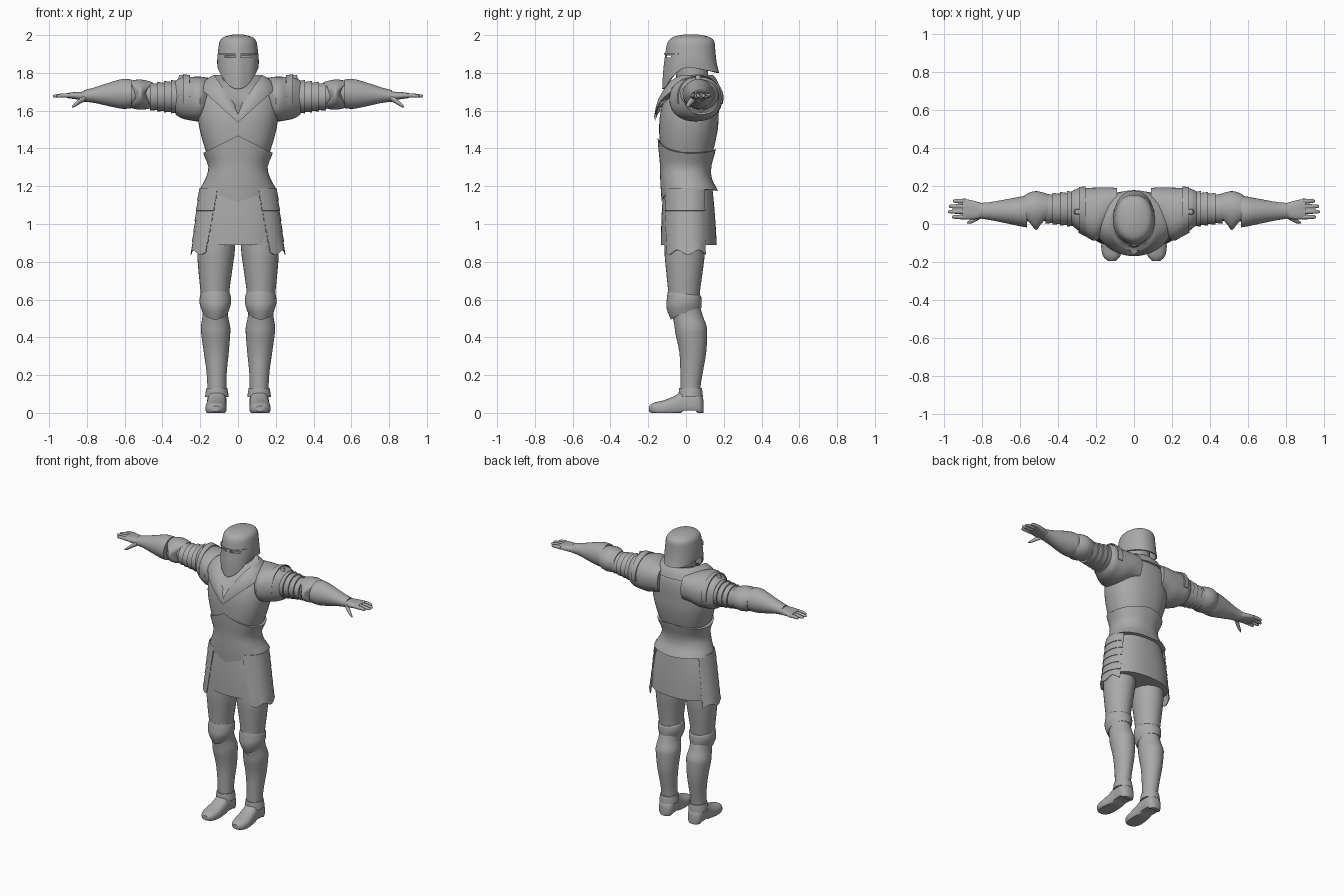
import bpy, bmesh
from math import sin, cos, radians, pi
from mathutils import Vector

if "Cube" in bpy.data.objects:
    bpy.data.objects.remove(bpy.data.objects["Cube"])

steel = bpy.data.materials.new("grey_steel")
steel.use_nodes = True
GREY = (0.4, 0.4, 0.4, 1)
steel.diffuse_color = GREY
steel.node_tree.nodes["Principled BSDF"].inputs["Base Color"].default_value = GREY


def activate(obj):
    bpy.ops.object.select_all(action="DESELECT")
    obj.select_set(True)
    bpy.context.view_layer.objects.active = obj


def apply_mod(obj, kind, **settings):
    activate(obj)
    mod = obj.modifiers.new(kind.lower(), kind)
    for key, value in settings.items():
        setattr(mod, key, value)
    bpy.ops.object.modifier_apply(modifier=mod.name)


def spline(rows, steps):
    """Resample the sections along a smooth curve."""
    out = []
    for i in range(len(rows) - 1):
        p = [rows[max(0, min(len(rows) - 1, i + k))] for k in (-1, 0, 1, 2)]
        for s in range(steps):
            t = s / steps
            out.append([b + t / 2 * (c - a + t * (2*a - 5*b + 4*c - d + t * (3*(b - c) + d - a)))
                        for a, b, c, d in zip(*p)])
    return out + [list(rows[-1])]


def loft(name, rows, axis="z", n=32, arc=None, power=2.0, steps=3, shape=None,
         thick=0, caps=True, mirror=False):
    """Skin sections (position, centre u, centre v, radius u, radius v) along an axis."""
    rows = spline(rows, steps)
    start, end = (radians(a) for a in (arc or (0, 360)))
    count = n + 1 if arc else n
    bm = bmesh.new()
    rings = []
    for i, (pos, cu, cv, ru, rv) in enumerate(rows):
        ring = []
        for j in range(count):
            a = start + (end - start) * j / n
            c, s = cos(a), sin(a)
            u = cu + ru * (1 if c > 0 else -1) * abs(c) ** (2 / power)
            v = cv + rv * (1 if s > 0 else -1) * abs(s) ** (2 / power)
            p = Vector({"x": (pos, u, v), "y": (u, pos, v), "z": (u, v, pos)}[axis])
            if shape:
                shape(p, i / (len(rows) - 1), a)
            ring.append(bm.verts.new(p))
        rings.append(ring)
    for lo, hi in zip(rings, rings[1:]):
        for j in range(n):
            k = (j + 1) % count
            bm.faces.new((lo[j], lo[k], hi[k], hi[j]))
    if not arc and caps:
        bm.faces.new(rings[-1])
        if caps != "end":
            bm.faces.new(rings[0])
    bmesh.ops.recalc_face_normals(bm, faces=bm.faces)
    mesh = bpy.data.meshes.new(name)
    bm.to_mesh(mesh)
    bm.free()
    mesh.materials.append(steel)
    obj = bpy.data.objects.new(name, mesh)
    bpy.context.collection.objects.link(obj)
    if thick:
        apply_mod(obj, "SOLIDIFY", thickness=thick, offset=0)
    if mirror:
        apply_mod(obj, "MIRROR")
    activate(obj)
    bpy.ops.object.shade_smooth_by_angle(angle=radians(40))
    return obj


# Helmet: flat-topped shell, keeled face, flared neck guard
def helm_shape(p, t, a):
    front, back, low = max(0, -sin(a)), max(0, sin(a)), (1 - t) ** 3
    p.z -= low * (0.115 * front ** 2 + 0.03 * back)
    p.y += low * 0.022 * back
    p.y -= 0.012 * front * max(0, 1 - abs(p.x) / 0.04) * (1 - t)


helmet = loft("helmet", [(1.83, 0, .02, .105, .13), (1.87, 0, .02, .106, .127),
                         (1.93, 0, .024, .1, .122), (1.968, 0, .028, .092, .116),
                         (1.988, 0, .028, .07, .09), (2.0, 0, .028, .02, .03)],
              n=48, power=2.2, shape=helm_shape, thick=.008, caps="end")
for side in (-1, 1):
    bpy.ops.mesh.primitive_cube_add(size=1, location=(side * .041, -.1, 1.887))
    cutter = bpy.context.object
    cutter.scale = (.058, .1, .012)
    cutter.hide_render = True
    apply_mod(helmet, "BOOLEAN", operation="DIFFERENCE", object=cutter, solver="EXACT")
    bpy.data.objects.remove(cutter)
loft("visor_brow", [(1.897, 0, .02, .108, .133), (1.905, 0, .02, .107, .132)],
     arc=(-155, -25), power=2.2, thick=.006)
loft("neck", [(1.6, 0, .04, .085, .085), (1.86, 0, .03, .08, .085)])


# Torso: breastplate, overlapping waist plate, raised collar
loft("breastplate", [(1.32, 0, 0, .146, .122), (1.4, 0, .005, .175, .142),
                     (1.5, 0, .013, .203, .155), (1.58, 0, .018, .212, .155),
                     (1.66, 0, .03, .205, .145), (1.72, 0, .045, .17, .12),
                     (1.76, 0, .055, .1, .08)], n=48, power=2.3)


def waist_shape(p, t, a):
    mid = max(0, 1 - abs(p.x) / .19)
    front = sin(a) < 0
    p.z += t ** 3 * mid * (.095 if front else .03)
    p.z -= (1 - t) ** 3 * mid * (.065 if front else .01)


loft("waist_plate", [(1.185, 0, .02, .198, .146), (1.24, 0, .001, .168, .133),
                     (1.3, 0, -.002, .153, .133), (1.37, 0, .004, .18, .152)],
     n=48, power=2.2, shape=waist_shape, thick=.008)


def collar_shape(p, t, a):
    if sin(a) < 0:
        p.z -= .185 * (1 - abs(cos(a)))


loft("collar", [(1.725, 0, .004, .2, .17), (1.762, 0, 0, .165, .158),
                (1.785, 0, 0, .125, .138)], n=48, shape=collar_shape, thick=.01)

# Skirt and layered hip plates
loft("skirt", [(.89, 0, .015, .222, .145), (1.05, 0, .012, .212, .138),
               (1.21, 0, .01, .165, .125)], n=48, power=2.3, thick=.006)


def hem_shape(p, t, a):
    p.z -= (1 - t) * .012 * cos(a * 9)


for i in range(6):
    z, r = .85 + .055 * i, .246 - .007 * i
    loft(f"hip_plate_{i + 1}", [(z, 0, .01, r + .003, .142 - .001 * i),
                                (z + .065, 0, .01, r - .01, .138 - .001 * i)],
         n=24, arc=(-50 - 2 * i, 38), power=2.3, steps=1,
         shape=hem_shape if i == 0 else None, thick=.005, mirror=True)

# Legs
loft("thigh", [(.57, .12, -.01, .072, .08), (.65, .122, -.01, .077, .085),
               (.76, .12, -.008, .09, .098), (.88, .115, -.006, .1, .108),
               (1.12, .1, 0, .095, .105)], mirror=True)


def knee_shape(p, t, a):
    p.z += (1 - t) * (.03 * sin(a) + .012 * abs(cos(a))) - t * .012 * sin(a)


loft("knee_plate", [(.525, .12, 0, .066, .078), (.57, .12, -.01, .08, .09),
                    (.61, .12, -.01, .079, .088), (.63, .12, -.01, .074, .084)],
     shape=knee_shape, thick=.006, mirror=True)
loft("greave", [(.09, .112, .025, .05, .052), (.14, .112, .024, .05, .053),
                (.22, .113, .03, .054, .06), (.32, .115, .036, .066, .071),
                (.42, .118, .028, .077, .084), (.46, .119, .024, .077, .085),
                (.51, .12, .01, .068, .08), (.56, .12, 0, .068, .075)], mirror=True)
loft("ankle_cuff", [(.085, .112, .025, .06, .062), (.13, .112, .024, .053, .058)],
     thick=.006, mirror=True)


# Boots with flat soles
def sole_shape(p, t, a):
    p.z = max(p.z, 0 if t < .55 or t > .72 else .012)


loft("boot", [(-.195, .117, .022, .02, .015), (-.17, .118, .022, .045, .032),
              (-.12, .117, .024, .056, .042), (-.06, .114, .035, .053, .055),
              (-.01, .112, .05, .05, .072), (.05, .112, .05, .052, .072),
              (.08, .112, .04, .042, .055), (.092, .112, .035, .02, .035)],
     axis="y", power=2.4, shape=sole_shape, mirror=True)

# Shoulders
loft("shoulder_plate", [(.09, .125, 1.67, .065, .085), (.14, .085, 1.67, .108, .1),
                        (.2, .052, 1.662, .14, .118), (.26, .064, 1.664, .125, .114),
                        (.3, .078, 1.668, .108, .108), (.33, .083, 1.67, .088, .09)],
     axis="x", n=40, power=2.2, mirror=True)
loft("shoulder_rim", [(.255, .066, 1.667, .129, .117), (.29, .074, 1.67, .117, .12)],
     axis="x", arc=(-15, 195), steps=1, thick=.007, mirror=True)
loft("shoulder_rivet", [(1.765, .3, .065, .018, .018), (1.788, .3, .065, .012, .012)],
     n=16, steps=1, mirror=True)

# Arms: core, overlapping upper bands, elbow and forearm plates
loft("arm", [(.2, .08, 1.67, .08, .08), (.45, .08, 1.68, .066, .062),
             (.53, .08, 1.685, .062, .062), (.6, .07, 1.69, .065, .066)],
     axis="x", mirror=True)
for i in range(4):
    x, r = .305 + .037 * i, .09 - .005 * i
    loft(f"arm_band_{i + 1}", [(x, .08, 1.672, r - .004, r - .008),
                               (x + .048, .08, 1.674, r + .002, r - .004)],
         axis="x", steps=1, thick=.005, mirror=True)


def elbow_shape(p, t, a):
    front = max(0, -cos(a)) ** 3
    p.x += (.515 - p.x) * front * .75
    p.y -= front * .022


loft("elbow_plate", [(.455, .085, 1.683, .07, .066), (.49, .083, 1.684, .083, .074),
                     (.52, .082, 1.685, .088, .077), (.55, .081, 1.686, .082, .073),
                     (.575, .08, 1.687, .07, .066)],
     axis="x", shape=elbow_shape, thick=.006, mirror=True)
loft("forearm_plate", [(.565, .066, 1.689, .084, .076), (.61, .066, 1.689, .076, .079),
                       (.68, .067, 1.686, .062, .063), (.76, .068, 1.682, .047, .041),
                       (.815, .07, 1.678, .041, .031)], axis="x", mirror=True)

# Hands
loft("palm", [(.79, .07, 1.677, .036, .026), (.83, .072, 1.678, .046, .022),
              (.87, .076, 1.68, .052, .018), (.905, .078, 1.68, .05, .013)],
     axis="x", power=2.6, mirror=True)
for i, tip in enumerate((.96, .98, .977, .955)):
    y = .037 + .028 * i
    loft(f"finger_{i + 1}", [(.885, y, 1.68, .0125, .012), (.93, y, 1.68, .0115, .011),
                             (tip - .008, y, 1.677, .009, .008),
                             (tip, y, 1.677, .003, .003)],
         axis="x", n=12, mirror=True)
loft("thumb", [(.8, .05, 1.672, .016, .016), (.835, .028, 1.652, .015, .015),
               (.862, .013, 1.632, .011, .011), (.88, .006, 1.62, .004, .005)],
     axis="x", n=12, mirror=True)
